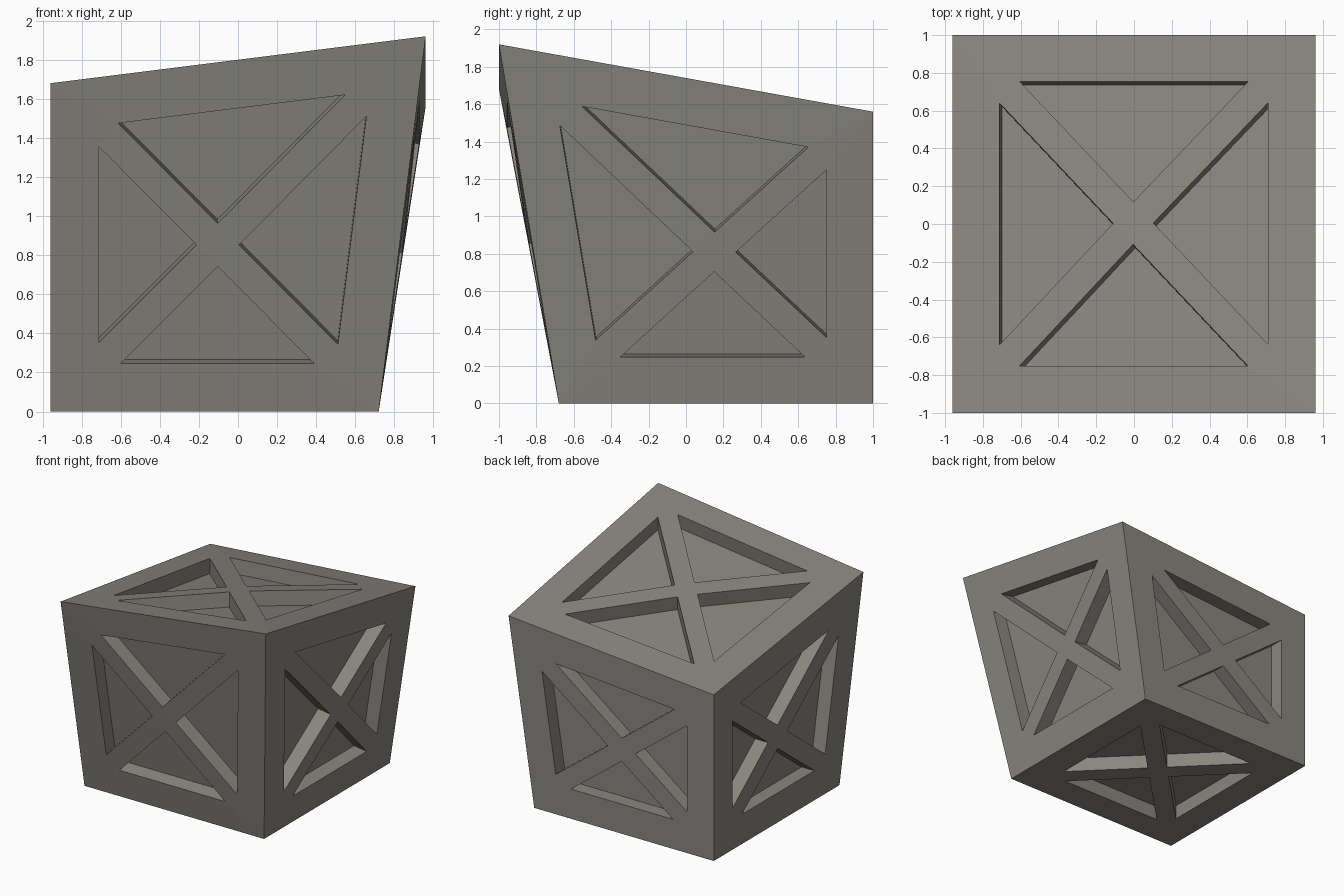
import bpy, bmesh
from mathutils import Vector
from mathutils.geometry import intersect_line_line_2d as _unused

if "Cube" in bpy.data.objects:
    bpy.data.objects.remove(bpy.data.objects["Cube"])

BORDER, HALF_BRACE, DEPTH = 0.25, 0.078, 0.12

grey = bpy.data.materials.new("warm grey")
grey.diffuse_color = (0.25, 0.237, 0.212, 1)
grey.use_nodes = True
grey.node_tree.nodes["Principled BSDF"].inputs["Base Color"].default_value = grey.diffuse_color


def cross(a, b):
    return a.x * b.y - a.y * b.x


def meet(l1, l2):
    """Crossing of two 2D lines, each (point, direction)."""
    (p, d), (q, e) = l1, l2
    return p + d * (cross(q - p, e) / cross(d, e))


def line(a, b, left):
    """Line from a to b, moved sideways to the left."""
    d = (b - a).normalized()
    return a + Vector((-d.y, d.x)) * left, d


# skewed crate corners: bottom ring, then top ring (counter-clockwise from above)
corners = [Vector(c) for c in (
    (-0.96, -0.68, 0), (0.72, -0.68, 0), (0.72, 1, 0), (-0.96, 1, 0),
    (-0.96, -1, 1.68), (0.96, -1, 1.92), (0.96, 1, 1.56), (-0.96, 1, 1.405))]
sides = [(4, 5, 6, 7), (3, 2, 1, 0)] + [
    (i, (i + 1) % 4, (i + 1) % 4 + 4, i + 4) for i in range(4)]

bm = bmesh.new()
ring = [bm.verts.new(c) for c in corners]


def framed_side(ids):
    """One side: border frame, crossed braces and four sunken triangles."""
    c = [corners[i] for i in ids]
    n = (c[2] - c[0]).cross(c[3] - c[1]).normalized()
    mid = sum(c, Vector()) / 4
    u = (c[1] - c[0])
    u = (u - n * u.dot(n)).normalized()
    v = n.cross(u)
    q = [Vector(((p - mid).dot(u), (p - mid).dot(v))) for p in c]
    e = (c[0] - mid).dot(n)          # how far the corners leave the mean plane
    k = 0 if e > 0 else 1            # start of the ridge diagonal

    def lift(p):
        d = (q[k + 2] - q[k])
        s = cross(d, p - q[k])
        far = q[(k + 3) % 4] if s > 0 else q[k + 1]
        t = s / cross(d, far - q[k])
        return mid + u * p.x + v * p.y + n * abs(e) * (1 - 2 * t)

    edge = [line(q[i], q[(i + 1) % 4], BORDER) for i in range(4)]
    s = [meet(edge[i - 1], edge[i]) for i in range(4)]
    tris = []
    for i in range(4):
        d1 = line(s[i], s[(i + 2) % 4], -HALF_BRACE)
        d2 = line(s[(i + 1) % 4], s[(i + 3) % 4], HALF_BRACE)
        pts = [lift(p) for p in (meet(edge[i], d1), meet(edge[i], d2), meet(d1, d2))]
        top = [bm.verts.new(p) for p in pts]
        low = [bm.verts.new(p - n * DEPTH) for p in pts]
        bm.faces.new(low)
        for j in range(3):
            m = (j + 1) % 3
            bm.faces.new((top[j], top[m], low[m], low[j]))
        tris.append(top)
    w = [ring[i] for i in ids]
    for i in range(4):
        a, b = tris[i], tris[i - 1]
        bm.faces.new((w[i], w[(i + 1) % 4], a[1], a[0]))      # border
        bm.faces.new((w[i], a[0], b[1]))                      # corner
        bm.faces.new((b[1], a[0], a[2], b[2]))                # brace
    bm.faces.new([t[2] for t in tris])                        # brace crossing


for ids in sides:
    framed_side(ids)
bmesh.ops.recalc_face_normals(bm, faces=bm.faces)

mesh = bpy.data.meshes.new("crate")
bm.to_mesh(mesh)
bm.free()
mesh.materials.append(grey)
crate = bpy.data.objects.new("crate", mesh)
bpy.context.collection.objects.link(crate)
